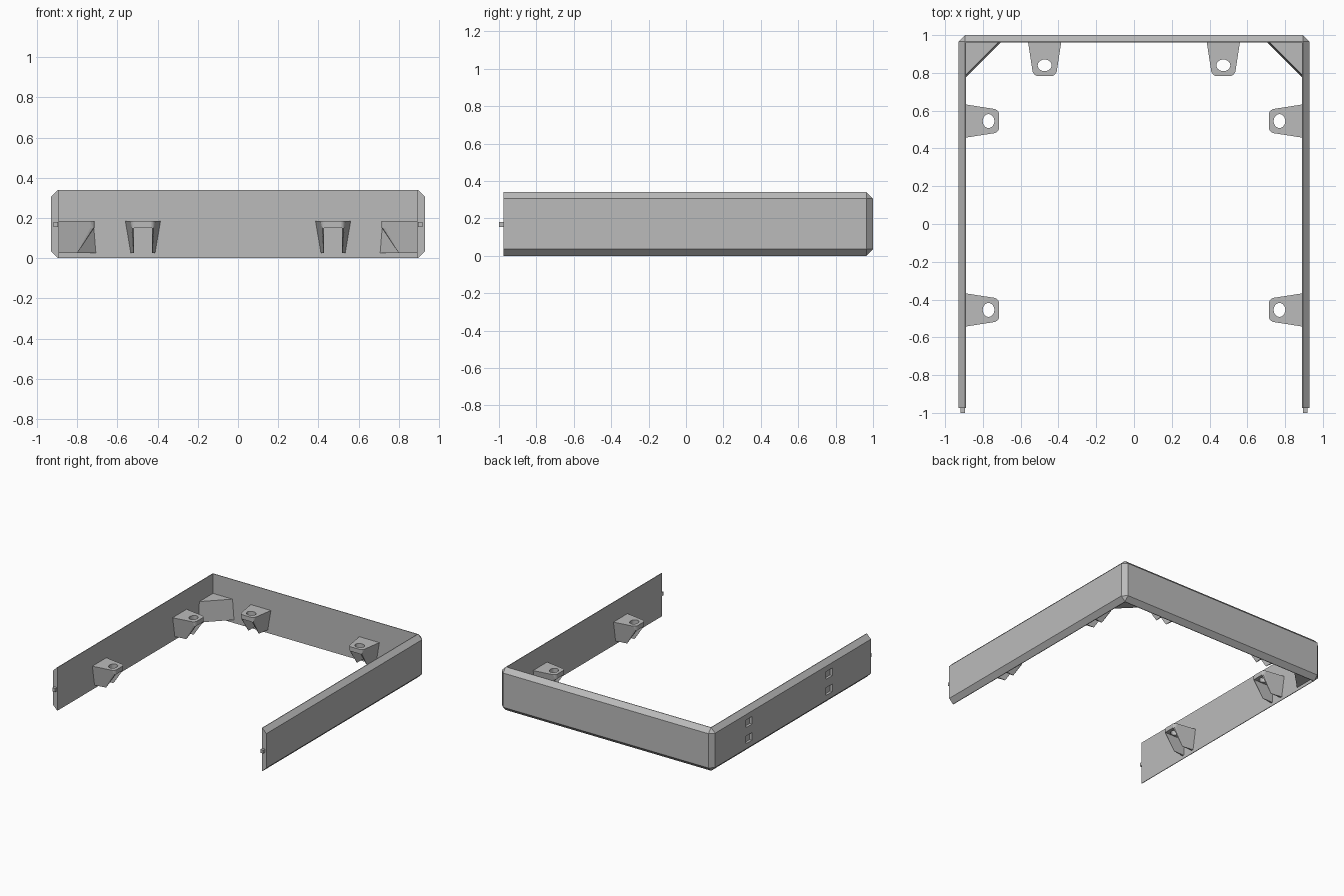
import bpy, bmesh, math
from mathutils import Matrix, Vector

cube = bpy.data.objects.get("Cube")
if cube:
    bpy.data.objects.remove(cube, do_unlink=True)

grey = bpy.data.materials.new("plain_grey")
grey.use_nodes = True
colour = (0.5, 0.5, 0.5, 1)
grey.diffuse_color = colour
grey.node_tree.nodes["Principled BSDF"].inputs["Base Color"].default_value = colour

# Main dimensions
W, BACK, FRONT, H = 0.93, 1.0, -0.975, 0.34
CH, WALL = 0.035, 0.04          # chamfer and wall thickness
LOW, TOP = 0.025, 0.185         # bracket and gusset heights


def add_object(name, bm):
    bmesh.ops.recalc_face_normals(bm, faces=bm.faces)
    mesh = bpy.data.meshes.new(name)
    bm.to_mesh(mesh)
    bm.free()
    mesh.materials.append(grey)
    obj = bpy.data.objects.new(name, mesh)
    bpy.context.scene.collection.objects.link(obj)
    return obj


def box(name, lo, hi):
    bm = bmesh.new()
    lo, hi = Vector(lo), Vector(hi)
    size = hi - lo
    bmesh.ops.create_cube(bm, size=1, matrix=Matrix.Translation((lo + hi) / 2)
                          @ Matrix.Diagonal((*size, 1)))
    return add_object(name, bm)


def hull(name, points):
    bm = bmesh.new()
    for p in points:
        bm.verts.new(p)
    bmesh.ops.convex_hull(bm, input=bm.verts[:])
    bmesh.ops.dissolve_limit(bm, angle_limit=0.01, verts=bm.verts[:], edges=bm.edges[:])
    return add_object(name, bm)


def carve(obj, cutters):
    """Cut the helper solids out of obj, then discard them."""
    for cutter in cutters:
        cutter.hide_render = True
        mod = obj.modifiers.new("cut", "BOOLEAN")
        mod.operation, mod.solver, mod.object = "DIFFERENCE", "EXACT", cutter
    bpy.context.view_layer.update()
    graph = bpy.context.evaluated_depsgraph_get()
    mesh = bpy.data.meshes.new_from_object(obj.evaluated_get(graph))
    obj.modifiers.clear()
    obj.data = mesh
    for cutter in cutters:
        bpy.data.objects.remove(cutter, do_unlink=True)


# U-shaped wall: a chamfered section swept round the two back corners
def section(outer, rim, inner):
    return [(*rim, 0), (*outer, CH), (*outer, H - CH), (*rim, H), (*inner, H), (*inner, 0)]


rx, ry, ix, iy = W - CH, BACK - CH, W - WALL, BACK - WALL
half = [section((W, FRONT), (rx, FRONT), (ix, FRONT)),
        section((W, ry), (rx, ry), (ix, iy)),
        section((rx, BACK), (rx, ry), (ix, iy))]
stations = half + [[(-x, y, z) for x, y, z in s] for s in reversed(half)]
bm = bmesh.new()
rings = [[bm.verts.new(p) for p in s] for s in stations]
for a, b in zip(rings, rings[1:]):
    for i in range(len(a)):
        j = (i + 1) % len(a)
        bm.faces.new((a[i], a[j], b[j], b[i]))
bm.faces.new(rings[0])
bm.faces.new(rings[-1])
bmesh.ops.remove_doubles(bm, verts=bm.verts[:], dist=0.0005)
bmesh.ops.dissolve_degenerate(bm, edges=bm.edges[:], dist=0.0005)
frame = add_object("frame_wall", bm)

# Pairs of shallow rectangular recesses on the outside of one side wall
SIDE_Y = (0.545, -0.455)
carve(frame, [box("recess_cutter", (-W - 0.05, y - 0.038, z - 0.03),
                  (-W + 0.02, y + 0.038, z + 0.03))
              for y in SIDE_Y for z in (0.105, 0.232)])


# Mounting bracket: x along the wall, y away from it
def half_width(d, z):
    return 0.0875 - 0.155 * d - 0.17 * (TOP - z)


outline = [(-0.01, TOP), (-0.01, LOW), (0.09, LOW), (0.155, TOP), (0.155, 0.15)]
points = [(s * half_width(d, z), d, z) for d, z in outline for s in (-1, 1)]
points += [(s * w, d, z) for s in (-1, 1) for z in (0.15, TOP)
           for w, d in ((0.053, 0.17), (0.042, 0.176))]
bracket = hull("bracket", points)

pocket = box("pocket_cutter", (-0.0445, 0, -0.1), (0.0445, 0.3, 0.15))
bm = bmesh.new()
bmesh.ops.create_cone(bm, cap_ends=True, segments=20, radius1=1, radius2=1, depth=1,
                      matrix=Matrix.Translation((0, 0.12, TOP))
                      @ Matrix.Diagonal((0.037, 0.031, 0.2, 1)))
carve(bracket, [pocket, add_object("hole_cutter", bm)])
bracket_mesh = bracket.data
bpy.data.objects.remove(bracket, do_unlink=True)


def place_bracket(name, x, y, angle):
    obj = bpy.data.objects.new(name, bracket_mesh)
    obj.location = (x, y, 0)
    obj.rotation_euler.z = angle
    bpy.context.scene.collection.objects.link(obj)


for side, s in (("left", 1), ("right", -1)):
    place_bracket(f"back_bracket_{side}", s * 0.473, iy, math.pi)
    for where, y in zip(("rear", "front"), SIDE_Y):
        place_bracket(f"{where}_bracket_{side}", s * ix, y, s * math.pi / 2)

    # Corner gusset, leaning out slightly towards the bottom
    gusset = []
    for z, leg in ((LOW, 0.183), (TOP, 0.17)):
        gusset += [(s * (ix + 0.004), iy + 0.004, z), (s * (ix - leg), iy + 0.004, z),
                   (s * (ix - leg), iy, z), (s * ix, iy - leg, z),
                   (s * (ix + 0.004), iy - leg, z)]
    hull(f"corner_gusset_{side}", gusset)

    # Locating peg on the open end
    box(f"end_peg_{side}", (s * 0.907 - 0.012, -1, 0.155), (s * 0.907 + 0.012, FRONT + 0.01, 0.181))
